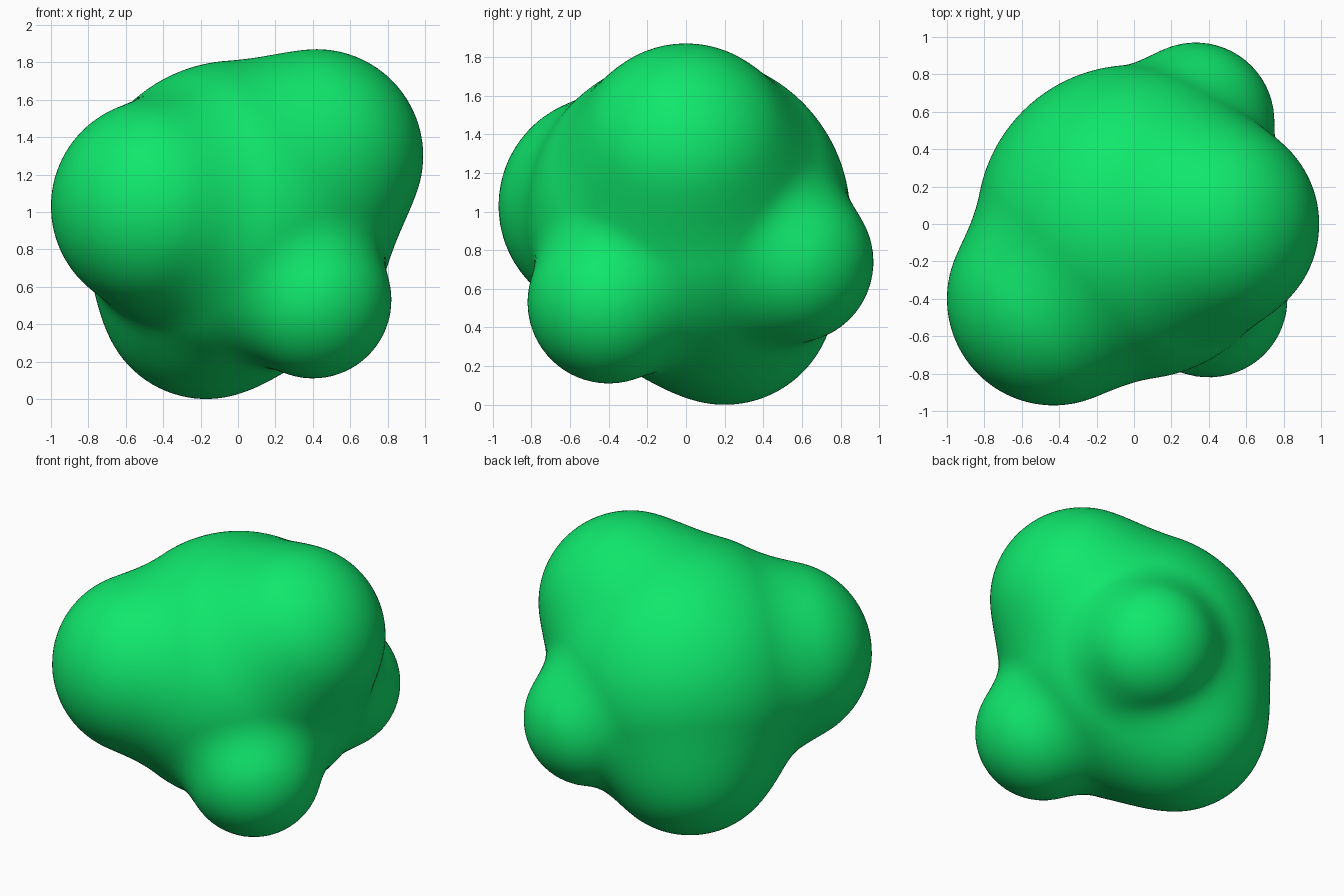
import bpy, bmesh
from mathutils import Vector

if "Cube" in bpy.data.objects:
    bpy.data.objects.remove(bpy.data.objects["Cube"])

# Overlapping balls: centre, radius (first one is the core)
BALLS = [
    ((0.00, 0.01, 0.97), 0.84),    # core
    ((-0.43, -0.40, 1.03), 0.57),  # left front lobe
    ((0.42, 0.00, 1.30), 0.57),    # upper right lobe
    ((0.40, -0.40, 0.53), 0.42),   # lower front lobe
    ((0.33, 0.55, 0.74), 0.42),    # back right lobe
    ((-0.17, 0.20, 0.57), 0.57),   # bottom lobe
]
BALLS = [(Vector(c), r) for c, r in BALLS]
BLEND = 0.13
CORE = BALLS[0][0]


def distance(p):
    """Softly blended distance to all balls."""
    d = (p - CORE).length - BALLS[0][1]
    for c, r in BALLS[1:]:
        e = (p - c).length - r
        h = max(BLEND - abs(d - e), 0.0) / BLEND
        d = min(d, e) - h * h * BLEND * 0.25
    return d


# Fine sphere pushed out from the core to the blended surface
bm = bmesh.new()
bmesh.ops.create_icosphere(bm, subdivisions=6, radius=1.0)
for v in bm.verts:
    ray = v.co.normalized()
    near, far = 0.4, 1.6
    for _ in range(18):
        mid = (near + far) / 2
        if distance(CORE + ray * mid) < 0:
            near = mid
        else:
            far = mid
    v.co = CORE + ray * near
for f in bm.faces:
    f.smooth = True

mesh = bpy.data.meshes.new("lumpy_blob")
bm.to_mesh(mesh)
bm.free()
blob = bpy.data.objects.new("lumpy_blob", mesh)
bpy.context.collection.objects.link(blob)

# Green surface
green = bpy.data.materials.new("green")
green.diffuse_color = (0.005, 0.8, 0.15, 1.0)
green.use_nodes = True
green.node_tree.nodes["Principled BSDF"].inputs["Base Color"].default_value = green.diffuse_color
mesh.materials.append(green)
